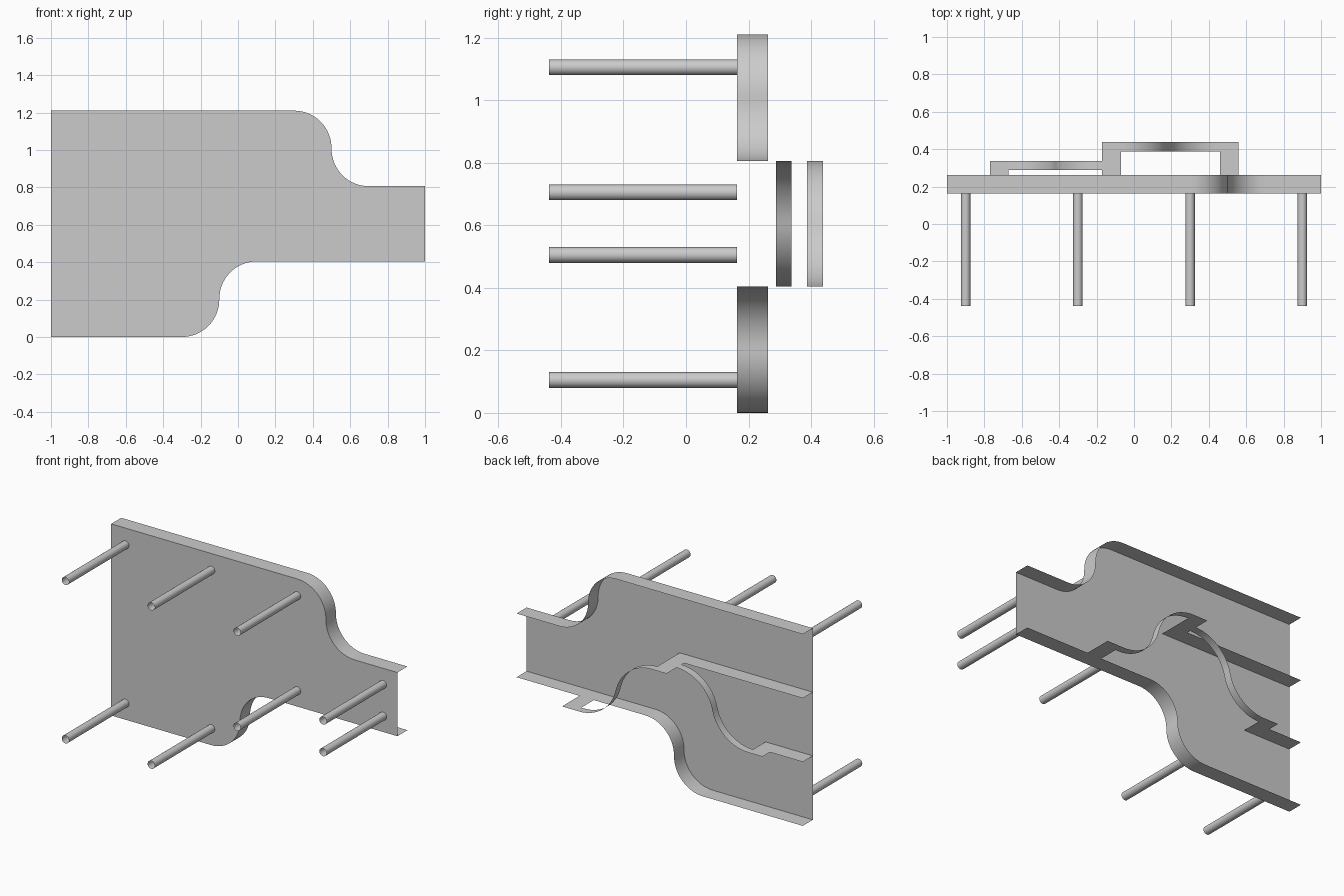
import bpy, bmesh, math

if "Cube" in bpy.data.objects:
    bpy.data.objects.remove(bpy.data.objects["Cube"], do_unlink=True)

grey = bpy.data.materials.new("plain grey")
grey.use_nodes = True
grey.diffuse_color = (0.6, 0.6, 0.6, 1)
grey.node_tree.nodes["Principled BSDF"].inputs["Base Color"].default_value = grey.diffuse_color

# Shared levels: heights of the rails and depths of the layers
BOTTOM, LOW, HIGH, TOP = 0.0, 0.404, 0.806, 1.21
PIN_TIP, PLATE, RIM = -0.4375, 0.1625, 0.2625


def finish(name, bm):
    mesh = bpy.data.meshes.new(name)
    bm.to_mesh(mesh)
    bm.free()
    obj = bpy.data.objects.new(name, mesh)
    bpy.context.collection.objects.link(obj)
    mesh.materials.append(grey)
    bpy.ops.object.select_all(action="DESELECT")
    obj.select_set(True)
    bpy.context.view_layer.objects.active = obj
    bpy.ops.object.shade_smooth_by_angle(angle=math.radians(30))
    return obj


def s_bend(x0, z0, x1, z1, steps=16):
    """Two mirrored arcs, level at both ends."""
    hx, hz = (x1 - x0) / 2, (z1 - z0) / 2
    radius = (hx * hx + hz * hz) / (2 * abs(hz))
    sweep = 2 * math.atan2(abs(hz), hx)
    sign = math.copysign(1, hz)
    first = []
    for i in range(steps + 1):
        t = sweep * i / steps
        first.append((x0 + radius * math.sin(t), z0 + sign * radius * (1 - math.cos(t))))
    second = [(x0 + x1 - x, z0 + z1 - z) for x, z in reversed(first[:-1])]
    return first + second


def strip(name, path, y0, y1):
    """Thin sheet that follows an x-z path from depth y0 to y1."""
    bm = bmesh.new()
    rows = [[bm.verts.new((x, y, z)) for x, z in path] for y in (y0, y1)]
    for i in range(len(path) - 1):
        bm.faces.new((rows[0][i], rows[0][i + 1], rows[1][i + 1], rows[1][i]))
    return finish(name, bm)


# Face plate with its upper and lower rims
upper = [(-1, TOP)] + s_bend(0.3, TOP, 0.7, HIGH) + [(1, HIGH)]
lower = [(-1, BOTTOM)] + s_bend(-0.3, BOTTOM, 0.1, LOW) + [(1, LOW)]
bm = bmesh.new()
bm.faces.new([bm.verts.new((x, PLATE, z)) for x, z in lower + upper[::-1]])
finish("face_plate", bm)
strip("upper_rim", upper, PLATE, RIM)
strip("lower_rim", lower, PLATE, RIM)

# Inner dividers between the three lanes
strip("upper_divider", [(-1, HIGH), (-0.07, HIGH)], PLATE, RIM)
strip("lower_divider", [(-1, LOW), (-0.67, LOW)], PLATE, RIM)

# Tabs that carry the raised bends
for name, x, z, depth in (("lower_tab", -0.77, LOW, 0.3375),
                          ("middle_tab", -0.17, HIGH, 0.4375),
                          ("end_tab", 0.46, LOW, 0.4375)):
    strip(name, [(x, z), (x + 0.1, z)], RIM, depth)

# Raised bends crossing the middle lane
strip("near_bend", s_bend(-0.67, LOW, -0.17, HIGH), 0.2875, 0.3375)
strip("far_bend", s_bend(-0.07, HIGH, 0.44, LOW) + [(0.46, LOW)], 0.3875, 0.4375)

# Open tubular pins on the front
pins = [(-0.9, 0.105), (-0.3, 0.105), (-0.9, 1.105), (-0.3, 1.105),
        (0.3, 1.105), (0.3, 0.505), (0.9, 0.505), (0.9, 0.705)]
for number, (px, pz) in enumerate(pins, 1):
    ring = [math.tau * i / 24 for i in range(25)]
    circle = [(px + 0.025 * math.cos(a), pz + 0.025 * math.sin(a)) for a in ring]
    pin = strip(f"pin_{number}", circle, PIN_TIP, PLATE)
    bm = bmesh.new()
    bm.from_mesh(pin.data)
    bmesh.ops.remove_doubles(bm, verts=bm.verts, dist=0.0001)
    bmesh.ops.recalc_face_normals(bm, faces=bm.faces)
    bm.to_mesh(pin.data)
    bm.free()
